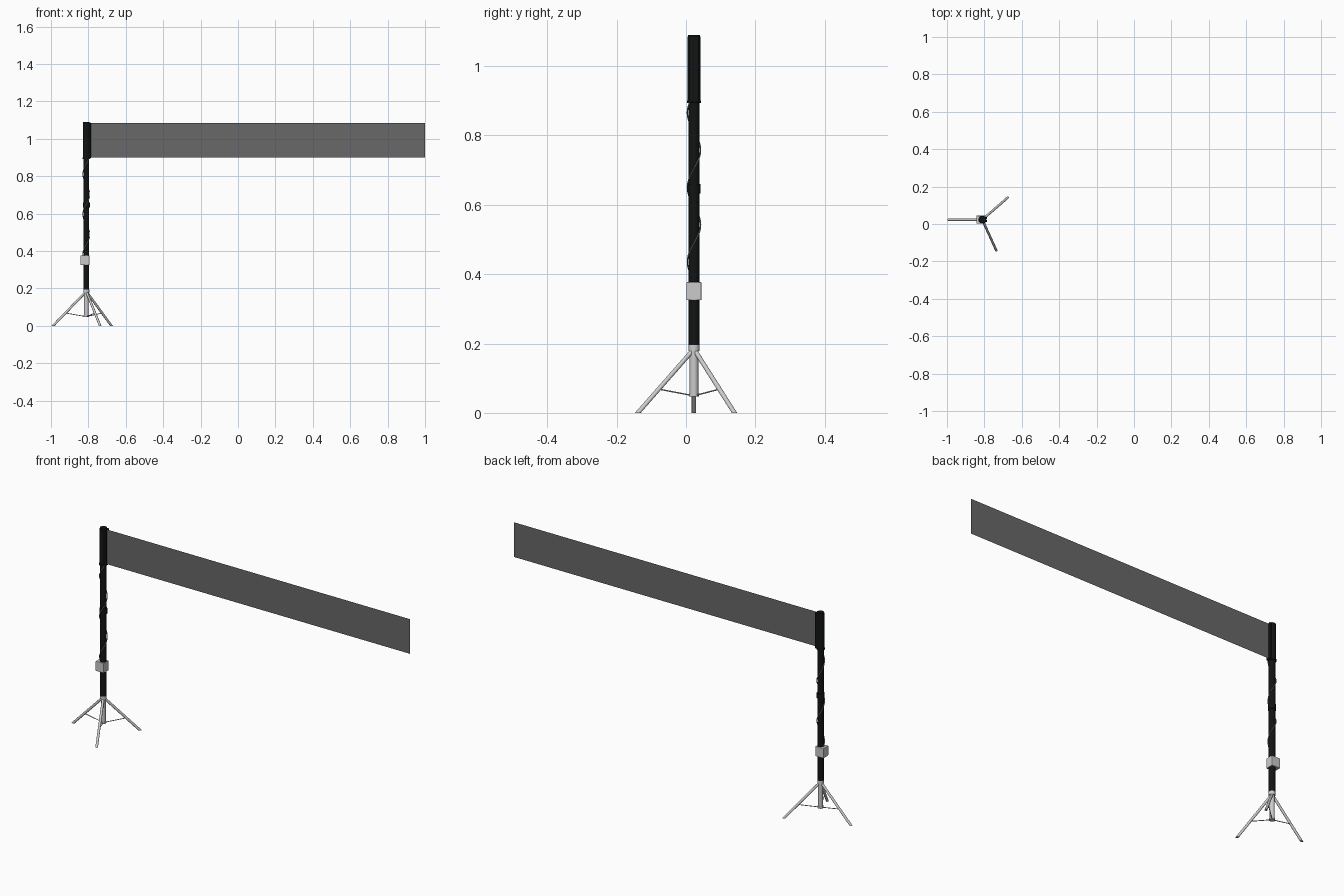
import bpy, bmesh, math
from mathutils import Vector

if "Cube" in bpy.data.objects:
    bpy.data.objects.remove(bpy.data.objects["Cube"])

PX, PY = -0.811, 0.023  # pole axis


def mat(name, col):
    m = bpy.data.materials.new(name)
    m.diffuse_color = col
    m.use_nodes = True
    m.node_tree.nodes["Principled BSDF"].inputs["Base Color"].default_value = m.diffuse_color
    return m


BLACK = mat("black_plastic", (0.006, 0.007, 0.007, 1))
BELT = mat("belt_fabric", (0.14, 0.14, 0.14, 0.75))
WIRE = mat("wire_grey", (0.25, 0.25, 0.25, 1))


def finish(ob, name, material=None):
    ob.name = name
    if material:
        ob.data.materials.append(material)
    return ob


def rod(name, a, b, r, sides=16, material=None, cut_floor=False):
    a, b = Vector(a), Vector(b)
    d = b - a
    bpy.ops.mesh.primitive_cylinder_add(vertices=sides, radius=r, depth=d.length)
    ob = bpy.context.object
    ob.data.transform(Vector((0, 0, 1)).rotation_difference(d).to_matrix().to_4x4())
    for v in ob.data.vertices:
        v.co += (a + b) / 2
        # slide the lower end along the axis until it sits flat on the floor
        if cut_floor and (v.co - b).length < d.length / 2:
            v.co -= d * (v.co.z / d.z)
    bpy.ops.object.shade_smooth_by_angle(angle=math.radians(40))
    return finish(ob, name, material)


def upright(name, z0, z1, r, sides=24, material=None):
    return rod(name, (PX, PY, z0), (PX, PY, z1), r, sides, material)


def box(name, lo, hi, bevel=0, material=None):
    lo, hi = Vector(lo), Vector(hi)
    bpy.ops.mesh.primitive_cube_add(size=1, location=(lo + hi) / 2)
    ob = bpy.context.object
    ob.scale = hi - lo
    bpy.ops.object.transform_apply(location=False, rotation=False, scale=True)
    if bevel:
        m = ob.modifiers.new("bevel", "BEVEL")
        m.width, m.segments = bevel, 2
    return finish(ob, name, material)


# main pole, collar and belt cassette
upright("pole", 0.19, 0.90, 0.0155, material=BLACK)
upright("pole_collar", 0.633, 0.66, 0.019, material=BLACK)
upright("cassette", 0.897, 1.085, 0.019, material=BLACK)
upright("cassette_top_cap", 1.083, 1.09, 0.0175, material=BLACK)
upright("cassette_bottom_rim", 0.893, 0.9, 0.0205, material=BLACK)
for i, s in enumerate((-1, 1)):
    y = PY + s * 0.0075
    box(f"cassette_lip_{i}", (PX, y - 0.006, 0.895), (-0.787, y + 0.006, 1.087),
        0.002, BLACK)

# stretched belt, a single sheet
bpy.ops.mesh.primitive_plane_add(size=1)
belt = finish(bpy.context.object, "belt", BELT)
for v in belt.data.vertices:
    v.co = (-0.792 if v.co.x < 0 else 1.0, PY, 0.9 if v.co.y < 0 else 1.085)

# control box
box("control_box", (-0.842, PY - 0.0215, 0.325), (-0.794, PY + 0.0215, 0.377), 0.002)

# cable spiralling up the pole
curve = bpy.data.curves.new("cable", "CURVE")
curve.dimensions = "3D"
curve.bevel_depth = 0.002
curve.bevel_resolution = 1
sp = curve.splines.new("POLY")
N = 90
sp.points.add(N)
for i, p in enumerate(sp.points):
    z = 0.375 + 0.525 * i / N
    t = -math.pi / 2 + (z - 0.435) / 0.215 * 2 * math.pi
    p.co = (PX + 0.019 * math.cos(t), PY + 0.019 * math.sin(t), z, 1)
cable = bpy.data.objects.new("cable", curve)
bpy.context.collection.objects.link(cable)
curve.materials.append(WIRE)

# tripod: hub, centre tube, legs and braces
upright("tripod_hub", 0.178, 0.195, 0.016)
upright("tripod_centre_tube", 0.05, 0.18, 0.0125)
upright("tripod_lower_collar", 0.047, 0.056, 0.0145)
for i, deg in enumerate((180, 41, -65.5)):
    d = Vector((math.cos(math.radians(deg)), math.sin(math.radians(deg)), 0))
    c = Vector((PX, PY, 0))
    top = c + d * 0.006 + Vector((0, 0, 0.178))
    foot = c + d * 0.178
    rod(f"tripod_leg_{i}", top, foot, 0.0065, 12, cut_floor=True)
    rod(f"tripod_brace_{i}", c + d * 0.01 + Vector((0, 0, 0.051)),
        top.lerp(foot, 0.615), 0.002, 8)
